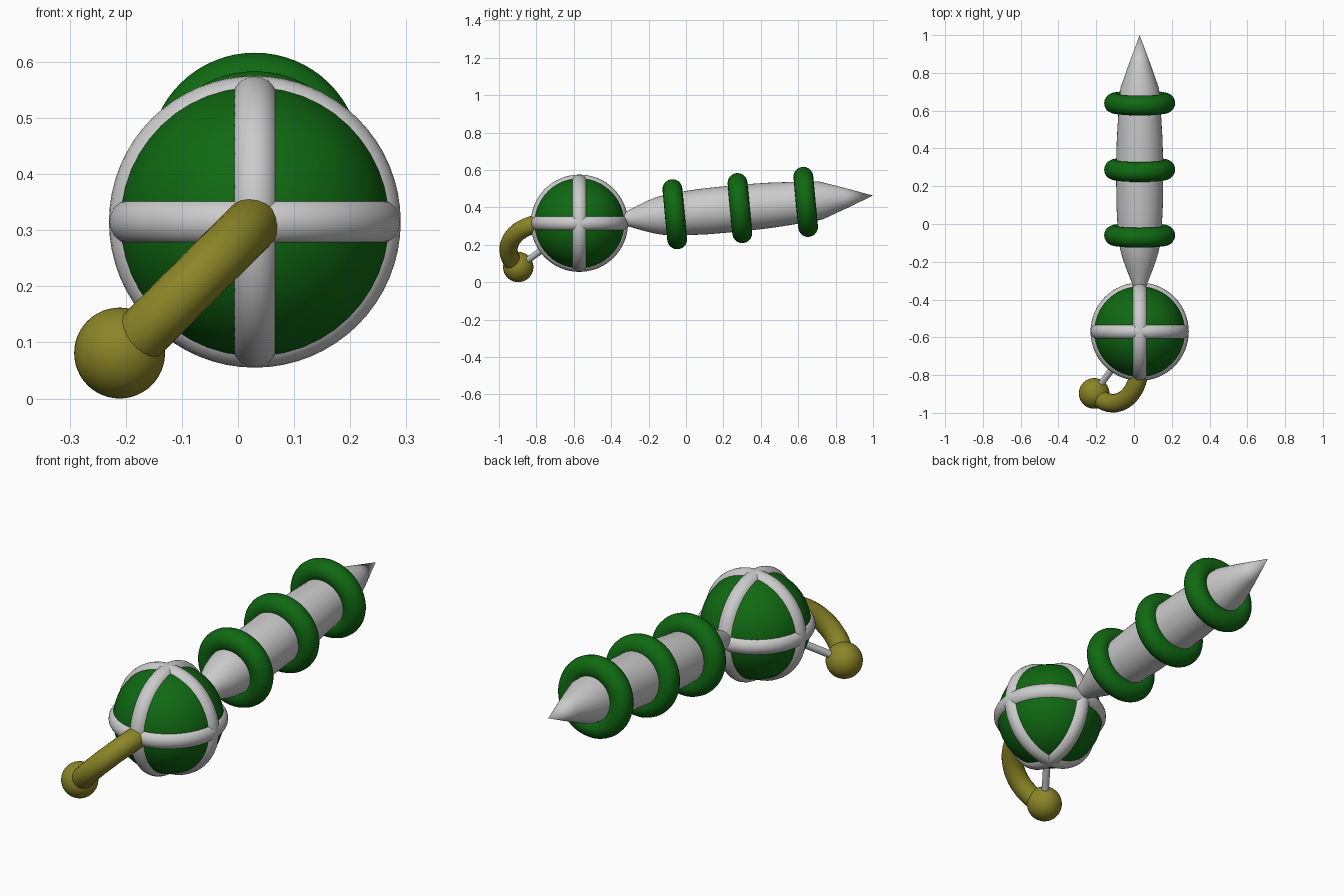
import bpy, bmesh, math
from mathutils import Vector

if "Cube" in bpy.data.objects:
    bpy.data.objects.remove(bpy.data.objects["Cube"])


def material(name, rgb):
    m = bpy.data.materials.new(name)
    m.diffuse_color = (*rgb, 1.0)
    m.use_nodes = True
    m.node_tree.nodes["Principled BSDF"].inputs["Base Color"].default_value = m.diffuse_color
    return m


GREEN = material("dark green", (0.005, 0.14, 0.006))
GREY = material("light grey", (0.60, 0.60, 0.60))
OLIVE = material("olive", (0.26, 0.235, 0.02))

HEAD = Vector((0.03, -0.57, 0.315))
TIP = Vector((0.03, 1.0, 0.463))
BALL = Vector((-0.211, -0.897, 0.081))
AXIS = (TIP - HEAD).normalized()


def finish(name, mat, smooth=True):
    ob = bpy.context.object
    ob.name = name
    ob.data.materials.append(mat)
    if smooth:
        bpy.ops.object.shade_smooth_by_angle(angle=math.radians(35))
    return ob


def sphere(name, centre, r, mat):
    bpy.ops.mesh.primitive_uv_sphere_add(segments=48, ring_count=24, radius=r, location=centre)
    return finish(name, mat)


def ring(name, centre, axis, major, minor, mat):
    bpy.ops.mesh.primitive_torus_add(major_segments=64, minor_segments=20,
                                     major_radius=major, minor_radius=minor, location=centre,
                                     rotation=Vector(axis).to_track_quat('Z', 'Y').to_euler())
    return finish(name, mat)


def tube(name, path, sides, mat):
    """Skin circles along a list of (centre, direction, radius)."""
    bm = bmesh.new()
    loops = []
    for c, d, r in path:
        q = d.to_track_quat('Z', 'X')
        loops.append([bm.verts.new(c + q @ Vector((r * math.cos(a), r * math.sin(a), 0)))
                      for a in (2 * math.pi * i / sides for i in range(sides))])
    for a, b in zip(loops, loops[1:]):
        for i in range(sides):
            j = (i + 1) % sides
            bm.faces.new((a[i], a[j], b[j], b[i]))
    bm.faces.new(loops[0][::-1])
    bm.faces.new(loops[-1])
    bmesh.ops.remove_doubles(bm, verts=bm.verts, dist=1e-5)
    bmesh.ops.recalc_face_normals(bm, faces=bm.faces)
    me = bpy.data.meshes.new(name)
    bm.to_mesh(me)
    bm.free()
    ob = bpy.data.objects.new(name, me)
    bpy.context.collection.objects.link(ob)
    bpy.ops.object.select_all(action='DESELECT')
    ob.select_set(True)
    bpy.context.view_layer.objects.active = ob
    return finish(name, mat)


# Round head with three crossing bands
sphere("head", HEAD, 0.242, GREEN)
for label, ax in (("side", (1, 0, 0)), ("front", (0, 1, 0)), ("level", (0, 0, 1))):
    ring(label + "_band", HEAD, ax, 0.218, 0.042, GREY)


def on_axis(y):
    return HEAD + AXIS * ((y - HEAD.y) / AXIS.y)


# Tapered body, pointed at the back
profile = [(-0.36, 0.025), (-0.31, 0.042), (-0.25, 0.066), (-0.19, 0.088), (-0.14, 0.102),
           (-0.06, 0.115), (0.1, 0.123), (0.3, 0.125), (0.45, 0.121), (0.6, 0.112),
           (0.72, 0.102), (0.85, 0.056), (1.0, 0.0)]
tube("body", [(on_axis(y), AXIS, r) for y, r in profile], 40, GREY)

# Rings round the body
for i, y in enumerate((-0.06, 0.288, 0.64)):
    ring(f"body_ring_{i + 1}", on_axis(y), AXIS, 0.135, 0.053, GREEN)

# Hook: circular arc in the diagonal plane, ending inside the ball
side = Vector((-1, 0, -1)).normalized()
front = Vector((0, -1, 0))
centre = Vector((HEAD.x, -0.749, HEAD.z)) + side * 0.2
arc = []
for i in range(21):
    a = math.radians(132) * i / 20
    pos = centre + (-side * math.cos(a) + front * math.sin(a)) * 0.2
    arc.append((pos, side * math.sin(a) + front * math.cos(a), 0.049))
tube("hook", arc, 20, OLIVE)
sphere("hook_ball", BALL, 0.081, OLIVE)

# Thin rod between head and ball
rod = (BALL - HEAD).normalized()
tube("rod", [(HEAD + rod * 0.15, rod, 0.017), (BALL, rod, 0.017)], 16, GREY)
